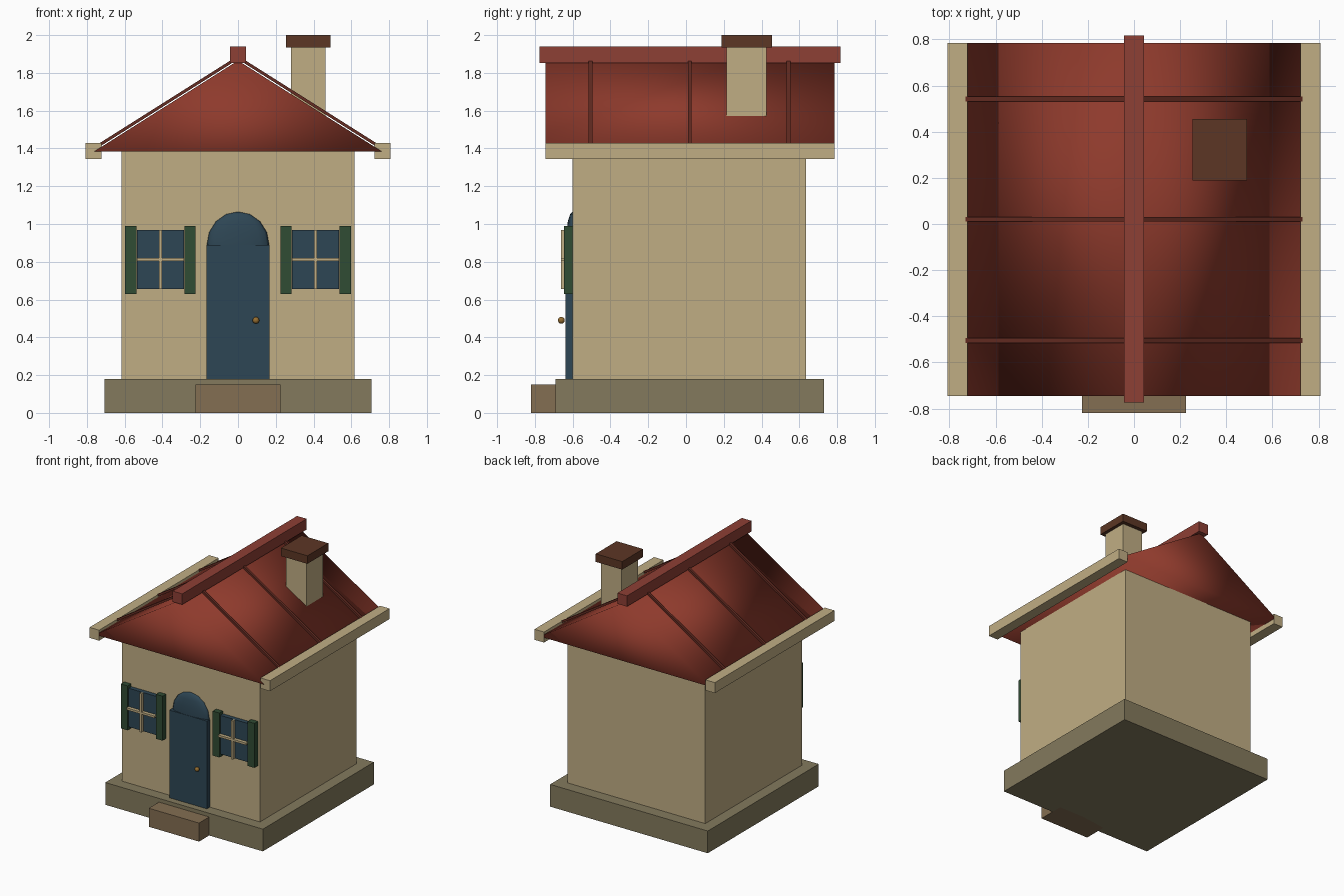
import bpy, bmesh, math

if "Cube" in bpy.data.objects:
    bpy.data.objects.remove(bpy.data.objects["Cube"])

COLORS = {
    "plaster": (0.527, 0.423, 0.231), "stone": (0.23, 0.195, 0.11),
    "step_stone": (0.23, 0.156, 0.084), "roof_red": (0.27, 0.042, 0.025),
    "seam_red": (0.13, 0.025, 0.016), "ridge_red": (0.27, 0.05, 0.035),
    "blue": (0.027, 0.061, 0.089), "green": (0.03, 0.072, 0.034),
    "brown": (0.107, 0.037, 0.018), "brass": (0.305, 0.156, 0.03),
}
MATS = {}
for key, rgb in COLORS.items():
    MATS[key] = bpy.data.materials.new(key)
    MATS[key].diffuse_color = (*rgb, 1)


def finish(name, bm, mat, smooth=False):
    mesh = bpy.data.meshes.new(name)
    bmesh.ops.recalc_face_normals(bm, faces=bm.faces)
    for f in bm.faces:
        f.smooth = smooth
    bm.to_mesh(mesh)
    bm.free()
    mesh.materials.append(MATS[mat])
    ob = bpy.data.objects.new(name, mesh)
    bpy.context.collection.objects.link(ob)
    return ob


def box(name, x, y, z, mat):
    """Box from (min, max) pairs on each axis."""
    bm = bmesh.new()
    bmesh.ops.create_cube(bm, size=1)
    for v in bm.verts:
        v.co = [(a + b) / 2 + c * (b - a) for c, (a, b) in zip(v.co, (x, y, z))]
    return finish(name, bm, mat)


def ball(name, loc, radii, segs, rings, mat):
    bm = bmesh.new()
    bmesh.ops.create_uvsphere(bm, u_segments=segs, v_segments=rings, radius=1)
    bmesh.ops.scale(bm, vec=radii, verts=bm.verts)
    ob = finish(name, bm, mat, True)
    ob.location = loc
    return ob


def span(s, a, b):
    """Mirror an x range to side s."""
    return tuple(sorted((s * a, s * b)))


# Base, step and walls
box("foundation", (-0.706, 0.706), (-0.69, 0.73), (0, 0.18), "stone")
box("front_step", (-0.225, 0.225), (-0.82, -0.6), (0, 0.15), "step_stone")
box("walls", (-0.617, 0.617), (-0.6, 0.635), (0.18, 1.39), "plaster")

# Gabled roof: triangle extruded along y
EAVE_X, EAVE_Z, APEX_Z = 0.76, 1.385, 1.865
bm = bmesh.new()
tri = [bm.verts.new((x, -0.745, z)) for x, z in
       ((-EAVE_X, EAVE_Z), (EAVE_X, EAVE_Z), (0, APEX_Z))]
face = bm.faces.new(tri)
ext = bmesh.ops.extrude_face_region(bm, geom=[face])["geom"]
bmesh.ops.translate(bm, vec=(0, 1.53, 0),
                    verts=[g for g in ext if isinstance(g, bmesh.types.BMVert)])
finish("roof", bm, "roof_red", True)
box("ridge_beam", (-0.043, 0.043), (-0.775, 0.817), (1.853, 1.94), "ridge_red")

# Eave boards and roof seams on both slopes
slope = math.atan2(APEX_Z - EAVE_Z, EAVE_X)
for s, side in ((-1, "left"), (1, "right")):
    box(f"eave_board_{side}", span(s, 0.723, 0.808), (-0.745, 0.785), (1.345, 1.43), "plaster")
    for i, y in enumerate((-0.505, 0.02, 0.542)):
        seam = box(f"roof_seam_{side}_{i + 1}", (-0.417, 0.417), (-0.01, 0.01),
                   (-0.008, 0.008), "seam_red")
        cx = 0.3825
        seam.location = (s * cx, y, APEX_Z - cx * math.tan(slope) + 0.0165)
        seam.rotation_euler.y = s * slope

# Chimney
box("chimney", (0.28, 0.463), (0.215, 0.425), (1.5, 1.945), "plaster")
box("chimney_cap", (0.253, 0.49), (0.188, 0.455), (1.935, 2.0), "brown")

# Door with rounded top and knob
box("door", (-0.168, 0.168), (-0.637, -0.595), (0.18, 0.89), "blue")
ball("door_arch", (0, -0.6, 0.89), (0.165, 0.036, 0.175), 16, 8, "blue")
ball("door_knob", (0.095, -0.66, 0.49), (0.018, 0.018, 0.018), 12, 8, "brass")

# Windows with crossbars and shutters
for s, side in ((-1, "left"), (1, "right")):
    box(f"window_glass_{side}", span(s, 0.286, 0.535), (-0.635, -0.595), (0.655, 0.968), "blue")
    box(f"window_upright_{side}", span(s, 0.402, 0.419), (-0.662, -0.635), (0.655, 0.968), "plaster")
    box(f"window_crossbar_{side}", span(s, 0.286, 0.535), (-0.662, -0.635), (0.803, 0.82), "plaster")
    box(f"shutter_inner_{side}", span(s, 0.225, 0.284), (-0.645, -0.595), (0.63, 0.99), "green")
    box(f"shutter_outer_{side}", span(s, 0.538, 0.598), (-0.645, -0.595), (0.63, 0.99), "green")

for m in bpy.data.materials:
    if m.users and not m.is_grease_pencil:
        m.use_nodes = True
        m.node_tree.nodes["Principled BSDF"].inputs["Base Color"].default_value = m.diffuse_color
